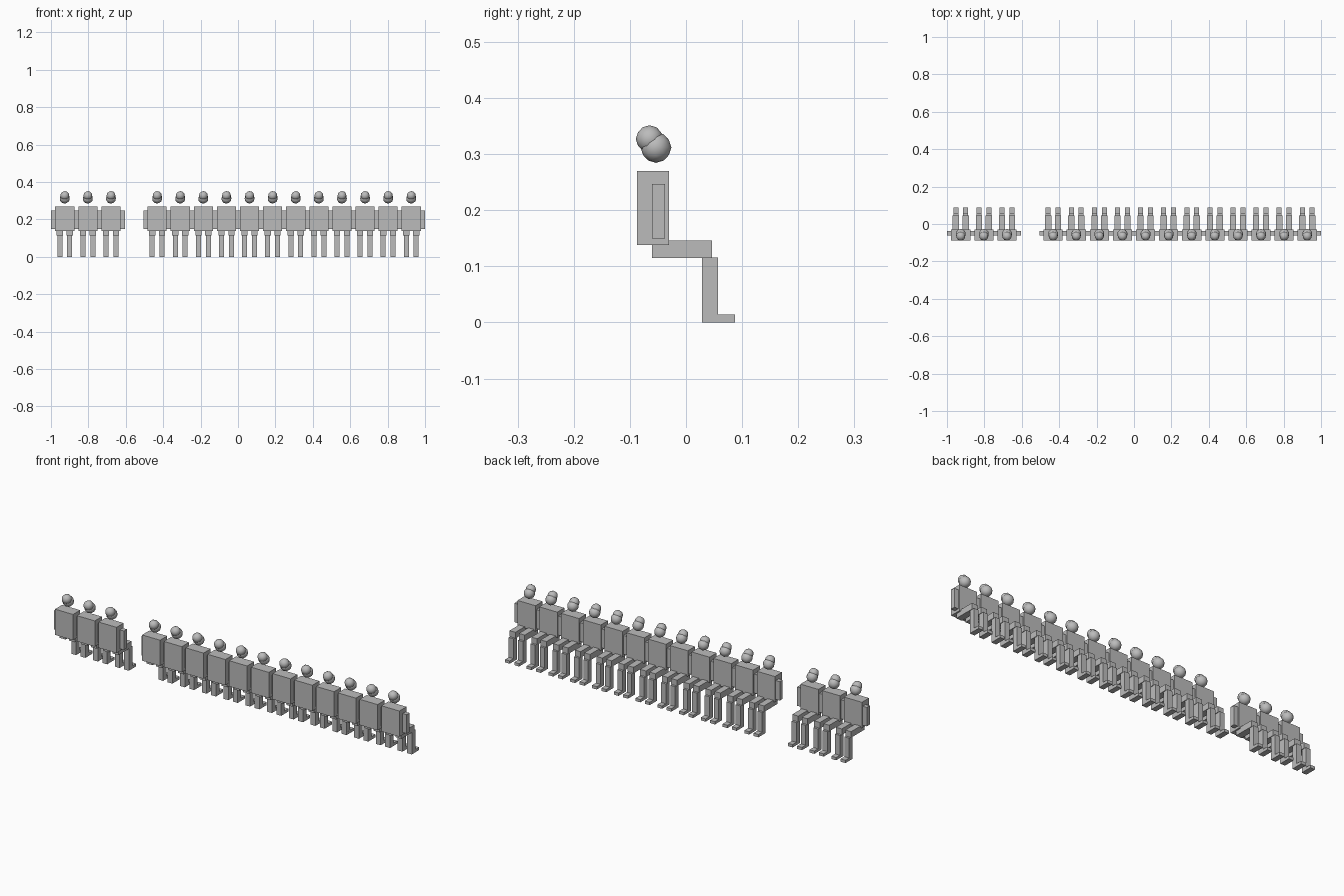
import bpy
import bmesh
from mathutils import Matrix, Vector

if "Cube" in bpy.data.objects:
    bpy.data.objects.remove(bpy.data.objects["Cube"])

STEP = 0.1235            # distance between seated figures
SLOTS = 16               # places in the row
EMPTY = {3}              # place left free

grey = bpy.data.materials.new("plain grey")
grey.diffuse_color = (0.5, 0.5, 0.5, 1)
grey.use_nodes = True
grey.node_tree.nodes["Principled BSDF"].inputs["Base Color"].default_value = grey.diffuse_color


def make_mesh(name, bm):
    mesh = bpy.data.meshes.new(name)
    bm.to_mesh(mesh)
    bm.free()
    mesh.materials.append(grey)
    return mesh


def box(name, x, y, z):
    """Box mesh from its (low, high) range on each axis."""
    bm = bmesh.new()
    bmesh.ops.create_cube(bm, size=1)
    size = Vector([r[1] - r[0] for r in (x, y, z)])
    mid = Vector([(r[1] + r[0]) / 2 for r in (x, y, z)])
    for v in bm.verts:
        v.co = v.co * size + mid
    return make_mesh(name, bm)


def ball(name, y, z, radius):
    bm = bmesh.new()
    bmesh.ops.create_icosphere(bm, subdivisions=2, radius=radius,
                               matrix=Matrix.Translation((0, y, z)))
    for f in bm.faces:
        f.smooth = True
    return make_mesh(name, bm)


# Parts of one seated figure
parts = [
    box("torso", (-0.051, 0.051), (-0.0875, -0.03), (0.138, 0.27)),
    ball("head", -0.0535, 0.312, 0.0275),
    ball("hair", -0.065, 0.327, 0.0245),
]
for side, label in ((-1, "left"), (1, "right")):
    def span(a, b):
        return tuple(sorted((side * a, side * b)))
    parts += [
        box(label + "_arm", span(0.051, 0.074), (-0.061, -0.037), (0.15, 0.247)),
        box(label + "_thigh", span(0.010, 0.043), (-0.061, 0.046), (0.115, 0.146)),
        box(label + "_shin", span(0.013, 0.040), (0.0285, 0.057), (0.0145, 0.116)),
        box(label + "_foot", span(0.013, 0.040), (0.0285, 0.0875), (0, 0.0145)),
    ]

# Row of figures sharing the same part meshes
for i in range(SLOTS):
    if i in EMPTY:
        continue
    for mesh in parts:
        ob = bpy.data.objects.new(f"{mesh.name}_{i + 1}", mesh)
        ob.location.x = (i - (SLOTS - 1) / 2) * STEP
        bpy.context.collection.objects.link(ob)
